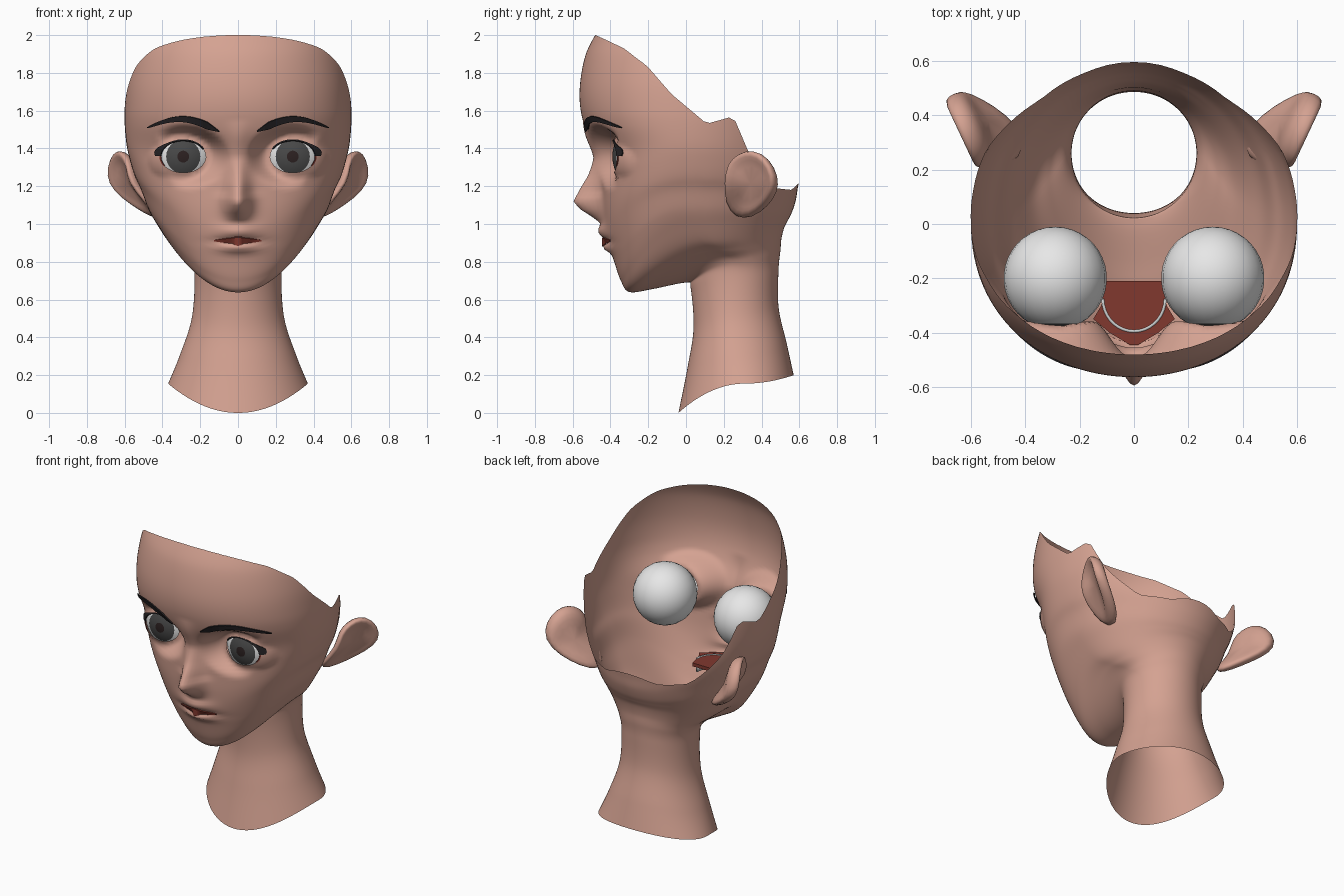
import bpy, bmesh, math
from mathutils import Matrix, Vector
from mathutils.bvhtree import BVHTree

cube = bpy.data.objects.get("Cube")
if cube:
    bpy.data.objects.remove(cube)


def material(name, color):
    mat = bpy.data.materials.new(name)
    mat.use_nodes = True
    mat.diffuse_color = (*color, 1)
    shader = next(n for n in mat.node_tree.nodes if n.type == 'BSDF_PRINCIPLED')
    shader.inputs["Base Color"].default_value = (*color, 1)
    shader.inputs["Roughness"].default_value = 0.8
    return mat


skin = material("skin", (.66, .36, .285))
white = material("eye white", (.8, .8, .8))
iris = material("iris grey", (.065, .065, .065))
pupil = material("pupil brown", (.025, .015, .015))
hair = material("hair black", (.018, .016, .018))
red = material("mouth red", (.22, .04, .028))
enamel = material("tooth grey", (.6, .62, .62))


def finish(bm, name, mats, smooth=True):
    mesh = bpy.data.meshes.new(name)
    bm.to_mesh(mesh)
    bm.free()
    obj = bpy.data.objects.new(name, mesh)
    bpy.context.collection.objects.link(obj)
    for mat in mats:
        mesh.materials.append(mat)
    for poly in mesh.polygons:
        poly.use_smooth = smooth
    return obj


def lerp_table(table, x):
    if x <= table[0][0]:
        return table[0][1]
    for (a, p), (b, q) in zip(table, table[1:]):
        if x <= b:
            return p + (q - p) * (x - a) / (b - a)
    return table[-1][1]


# Head and neck rings, bottom to top:
# half width, middle y, front y, back y, then z at front, side and back
RINGS = [
    (.37, .31, -.04, .57, 0, .155, .2),
    (.31, .28, .01, .535, .25, .3, .36),
    (.245, .26, .04, .49, .45, .5, .56),
    (.23, .26, .025, .49, .66, .72, .76),
    (.25, .25, 0, .5, .69, .81, .86),
    (.31, .17, -.18, .505, .655, .86, .92),
    (.37, .1, -.3, .52, .64, .91, .98),
    (.43, .06, -.345, .54, .7, 1, 1.02),
    (.475, .04, -.38, .56, .8, 1.08, 1.06),
    (.512, .03, -.42, .58, .93, 1.18, 1.12),
    (.545, .03, -.44, .59, 1.05, 1.25, 1.18),
    (.57, .03, -.45, .6, 1.2, 1.33, 1.25),
    (.59, .03, -.46, .6, 1.35, 1.42, 1.35),
    (.6, .03, -.53, .6, 1.5, 1.53, 1.5),
    (.6, .03, -.56, .6, 1.62, 1.62, 1.62),
    (.59, .03, -.56, .59, 1.75, 1.75, 1.75),
    (.56, .03, -.53, .56, 1.9, 1.9, 1.9),
    (.52, .03, -.47, .52, 2.02, 2.02, 2.02)]
# Open rim height by y
RIM = [(-.48, 2), (-.33, 1.93), (-.2, 1.83), (-.08, 1.69), (.11, 1.53), (.25, 1.57),
       (.34, 1.36), (.46, 1.19), (.56, 1.18), (.6, 1.22)]
# Nose height by z
NOSE = [(1, 0), (1.04, .06), (1.08, .12), (1.12, .15), (1.18, .115), (1.25, .07),
        (1.35, .03), (1.45, .02), (1.55, 0)]
EYE_X, EYE_Y, EYE_Z, EYE_R = .29, -.2, 1.357, .19
HOLE_W, HOLE_H = .12, .085
LID_SQ = .2 ** 2


def ring_at(v):
    i = min(int(v), len(RINGS) - 2)
    t = v - i
    a, b, c, d = (RINGS[max(0, min(len(RINGS) - 1, i + k))] for k in (-1, 0, 1, 2))
    return [q + t / 2 * (r - p + t * (2 * p - 5 * q + 4 * r - s + t * (3 * (q - r) + s - p)))
            for p, q, r, s in zip(a, b, c, d)]


def base_point(theta, v):
    w, mid, front, back, zf, zs, zb = ring_at(v)
    c = math.cos(theta)
    if c > 0:
        squareness = 1 - .15 * max(0, min(1, (v - 6) / 2))
        y, zend = mid - (mid - front) * c ** squareness, zf
    else:
        y, zend = mid - (back - mid) * c, zb
    return Vector((w * math.sin(theta), y, zs + (zend - zs) * c * c))


def bump(x, z, z0, sx, sz):
    return math.exp(-(x / sx) ** 2 - ((z - z0) / sz) ** 2)


def eye_ratio(p):
    return math.hypot((abs(p.x) - EYE_X) / HOLE_W, (p.z - EYE_Z) / HOLE_H)


def lid_y(p, least=0):
    d2 = (abs(p.x) - EYE_X) ** 2 + (p.z - EYE_Z) ** 2
    return EYE_Y - math.sqrt(max(least, LID_SQ - d2))


def sculpt(p, v):
    """Eye sockets, nose and lips on the front of the face."""
    if p.y > -.15 or v < 6:
        return p
    fade = max(0, min(1, (2.1 - eye_ratio(p)) / .95))
    fade *= fade * (3 - 2 * fade)
    target = lid_y(p, .025)
    if target > p.y:
        p.y += (target - p.y) * fade
    lid = lid_y(p)
    if lid < EYE_Y:
        p.y = min(p.y, lid)
    wide = .065 if p.z < 1.15 else .057
    p.y -= lerp_table(NOSE, p.z) * math.exp(-(p.x / wide) ** 2)
    p.y -= .038 * bump(p.x, p.z, .96, .1, .045)
    p.y -= .035 * bump(p.x, p.z, .875, .09, .024)
    p.y += .022 * bump(p.x, p.z, .908, .12, .014)
    return p


def rim_level(theta):
    v = 7.0
    while v < len(RINGS) - 1:
        p = base_point(theta, v)
        if p.z >= lerp_table(RIM, p.y):
            break
        v += .01
    return min(v, len(RINGS) - 1)


# Head shell with neck
COLS, ROWS = 132, 120
bm = bmesh.new()
grid = []
for i in range(COLS):
    u = 2 * i / COLS - 1
    theta = math.pi * (.55 * u + .45 * u ** 3)
    top = rim_level(theta)
    grid.append([bm.verts.new(sculpt(base_point(theta, top * j / ROWS), top * j / ROWS))
                 for j in range(ROWS + 1)])
for i in range(COLS):
    left, right = grid[i], grid[(i + 1) % COLS]
    for j in range(ROWS):
        bm.faces.new((left[j], right[j], right[j + 1], left[j + 1]))
bm.normal_update()
surface = BVHTree.FromBMesh(bm)

# Eye openings
holes = []
for f in bm.faces:
    p = f.calc_center_median()
    if p.y < 0 and eye_ratio(p) < 1:
        holes.append(f)
bmesh.ops.delete(bm, geom=holes, context='FACES')
for vert in bm.verts:
    p = vert.co
    r = eye_ratio(p)
    if vert.is_boundary and p.y < 0 and .7 < r < 1.5:
        side = math.copysign(1, p.x)
        p.x = side * (EYE_X + (abs(p.x) - EYE_X) / r)
        p.z = EYE_Z + (p.z - EYE_Z) / r
        p.y = lid_y(p)
finish(bm, "head_and_neck", [skin])


def on_face(x, z, lift):
    hit = surface.ray_cast(Vector((x, -2, z)), Vector((0, 1, 0)))[0]
    return Vector((x, hit.y - lift, z))


def ribbon(name, upper, lower, mat, lift, thick):
    """Mirrored pair of thin plates lying on the face."""
    bm = bmesh.new()
    for side in (1, -1):
        rows = [[bm.verts.new(on_face(side * x, z, lift)) for x, z in edge]
                for edge in (lower, upper)]
        for k in range(len(upper) - 1):
            bm.faces.new((rows[0][k], rows[0][k + 1], rows[1][k + 1], rows[1][k]))
    bmesh.ops.recalc_face_normals(bm, faces=bm.faces)
    obj = finish(bm, name, [mat], False)
    mod = obj.modifiers.new("thickness", 'SOLIDIFY')
    mod.thickness, mod.offset = thick, 0


steps = [k / 18 for k in range(19)]

# Eyebrows
brow = [(.1 + .38 * t, 1.49 + .02 * t + .055 * math.sin(math.pi * t),
         .002 + .019 * math.sqrt(1 - t) * min(1, t * 6)) for t in steps]
ribbon("eyebrows", [(x, z + h) for x, z, h in brow], [(x, z - h) for x, z, h in brow],
       hair, .012, .007)


# Upper eyelashes, pointed at the outer corner
def lid_edge(angle, k):
    return EYE_X + HOLE_W * k * math.cos(angle), EYE_Z + HOLE_H * k * math.sin(angle)


angles = [math.radians(2 + 150 * t) for t in steps]
ribbon("eyelashes",
       [lid_edge(a, 1.02 + .04 * math.sin(a) + .26 * max(0, math.cos(a - .25)) ** 10) for a in angles],
       [lid_edge(a, .98) for a in angles], hair, .005, .007)

# Red lid rim at the outer eye corners
angles = [math.radians(45 * t - 35) for t in steps]
ribbon("lid_rims", [lid_edge(a, 1.04) for a in angles],
       [lid_edge(a, .98) for a in angles], red, .002, .004)

# Mouth opening
lips = [(.125 * t, .013 * (1 - t ** 1.5)) for t in steps]
ribbon("mouth_opening", [(x, .915 + h) for x, h in lips],
       [(x, .909 - h - .014 * max(0, 1 - x / .03)) for x, h in lips], red, .004, .006)

# Eyeballs with iris and pupil rings
for label, side in (("left", 1), ("right", -1)):
    bm = bmesh.new()
    bmesh.ops.create_uvsphere(bm, u_segments=24, v_segments=19, radius=EYE_R,
                              matrix=Matrix.Rotation(math.pi / 2, 4, 'X'))
    for f in bm.faces:
        angle = math.degrees(f.calc_center_median().angle(Vector((0, -1, 0))))
        f.material_index = 2 if angle < 9 else 1 if angle < 28 else 0
    ball = finish(bm, label + "_eyeball", [white, iris, pupil])
    ball.location = (side * EYE_X, EYE_Y, EYE_Z)

# Ears: rings of one outline, cupped on the outer side, tucked in at the lobe
EAR = [(.21, 1.33), (.27, 1.38), (.34, 1.4), (.42, 1.36), (.47, 1.26), (.465, 1.17),
       (.41, 1.09), (.33, 1.03), (.25, 1.03), (.2, 1.1), (.19, 1.22)]
out = Vector((.8, -.55, .1))
for label, side in (("left", 1), ("right", -1)):
    bm = bmesh.new()
    loops = []
    for scale, off in ((.55, -.095), (.88, -.075), (1, -.035), (.97, 0), (.82, 0), (.6, -.03)):
        loop = []
        for y, z in EAR:
            y, z = .33 + (y - .33) * scale, 1.22 + (z - 1.22) * scale
            p = Vector((.59 + .47 * (y - .22) - 1.0 * max(0, 1.21 - z), y, z)) + out * off
            p.x *= side
            loop.append(bm.verts.new(p))
        loops.append(loop)
    n = len(EAR)
    for a, b in zip(loops, loops[1:]):
        for k in range(n):
            bm.faces.new((a[k], a[(k + 1) % n], b[(k + 1) % n], b[k]))
    bm.faces.new(loops[0])
    bm.faces.new(loops[-1])
    bmesh.ops.recalc_face_normals(bm, faces=bm.faces)
    ear = finish(bm, label + "_ear", [skin])
    ear.modifiers.new("round", 'SUBSURF').levels = 1

# Mouth interior
bm = bmesh.new()
half = [(.1, -.21), (.12, -.3), (.15, -.35), (.09, -.4), (.015, -.445)]
plan = half + [(-x, y) for x, y in reversed(half)]
base = bm.faces.new([bm.verts.new((x, y, .93)) for x, y in plan])
top = bmesh.ops.extrude_face_region(bm, geom=[base])["geom"]
bmesh.ops.translate(bm, vec=(0, 0, .022), verts=[g for g in top if isinstance(g, bmesh.types.BMVert)])
bmesh.ops.recalc_face_normals(bm, faces=bm.faces)
finish(bm, "mouth_interior", [red], False)

# Tooth arches
for name, low, high in (("upper_teeth", .915, .956), ("lower_teeth", .865, .905)):
    bm = bmesh.new()
    arch = [(.11 * math.cos(math.pi * t), -.275 - .115 * math.sin(math.pi * t)) for t in steps]
    pairs = [[bm.verts.new((x, y, z)) for z in (low, high)] for x, y in arch]
    for a, b in zip(pairs, pairs[1:]):
        bm.faces.new((a[0], b[0], b[1], a[1]))
    teeth = finish(bm, name, [enamel])
    teeth.modifiers.new("thickness", 'SOLIDIFY').thickness = .01
